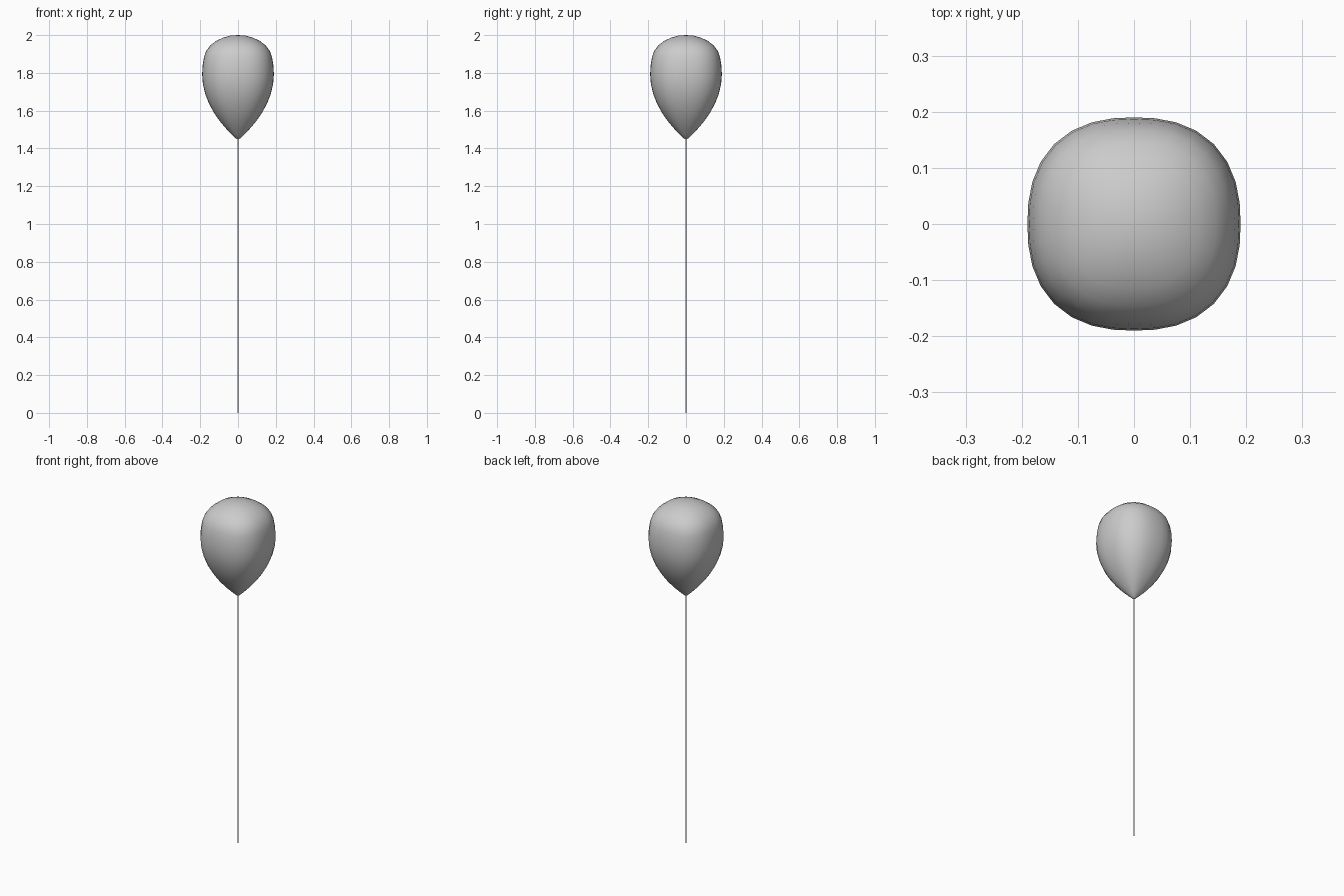
import bpy, bmesh, math

if "Cube" in bpy.data.objects:
    bpy.data.objects.remove(bpy.data.objects["Cube"])

SEG = 32
# balloon profile: half-width, height, squareness of the section
PROFILE = [
    (0.010, 1.452, 2.3), (0.034, 1.475, 2.4), (0.064, 1.506, 2.4), (0.097, 1.545, 2.4),
    (0.128, 1.590, 2.4), (0.154, 1.638, 2.4), (0.174, 1.690, 2.4), (0.186, 1.742, 2.4),
    (0.190, 1.793, 2.4), (0.187, 1.842, 2.4), (0.180, 1.884, 2.4), (0.168, 1.917, 2.4),
    (0.146, 1.946, 2.35), (0.116, 1.969, 2.25), (0.080, 1.986, 2.15), (0.041, 1.997, 2.0),
]


def finish(bm, name):
    bmesh.ops.recalc_face_normals(bm, faces=bm.faces)
    mesh = bpy.data.meshes.new(name)
    bm.to_mesh(mesh)
    bm.free()
    for p in mesh.polygons:
        p.use_smooth = True
    obj = bpy.data.objects.new(name, mesh)
    bpy.context.collection.objects.link(obj)
    return obj


def squircle(r, z, n):
    pts = []
    for i in range(SEG):
        a = 2 * math.pi * i / SEG
        c, s = math.cos(a), math.sin(a)
        k = r / (abs(c) ** n + abs(s) ** n) ** (1 / n)
        pts.append((k * c, k * s, z))
    return pts


# balloon: rounded-square rings closed at both poles
bm = bmesh.new()
rings = [[bm.verts.new(p) for p in squircle(*row)] for row in PROFILE]
for a, b in zip(rings, rings[1:]):
    for i in range(SEG):
        j = (i + 1) % SEG
        bm.faces.new((a[i], a[j], b[j], b[i]))
for ring, z in ((rings[0], 1.447), (rings[-1], 2.0)):
    pole = bm.verts.new((0, 0, z))
    for i in range(SEG):
        bm.faces.new((ring[i], ring[(i + 1) % SEG], pole))
finish(bm, "balloon")

# string
bpy.ops.mesh.primitive_cylinder_add(vertices=8, radius=0.003, depth=1.455, location=(0, 0, 0.7275))
string = bpy.context.object
string.name = "string"
bpy.ops.object.shade_smooth_by_angle()
